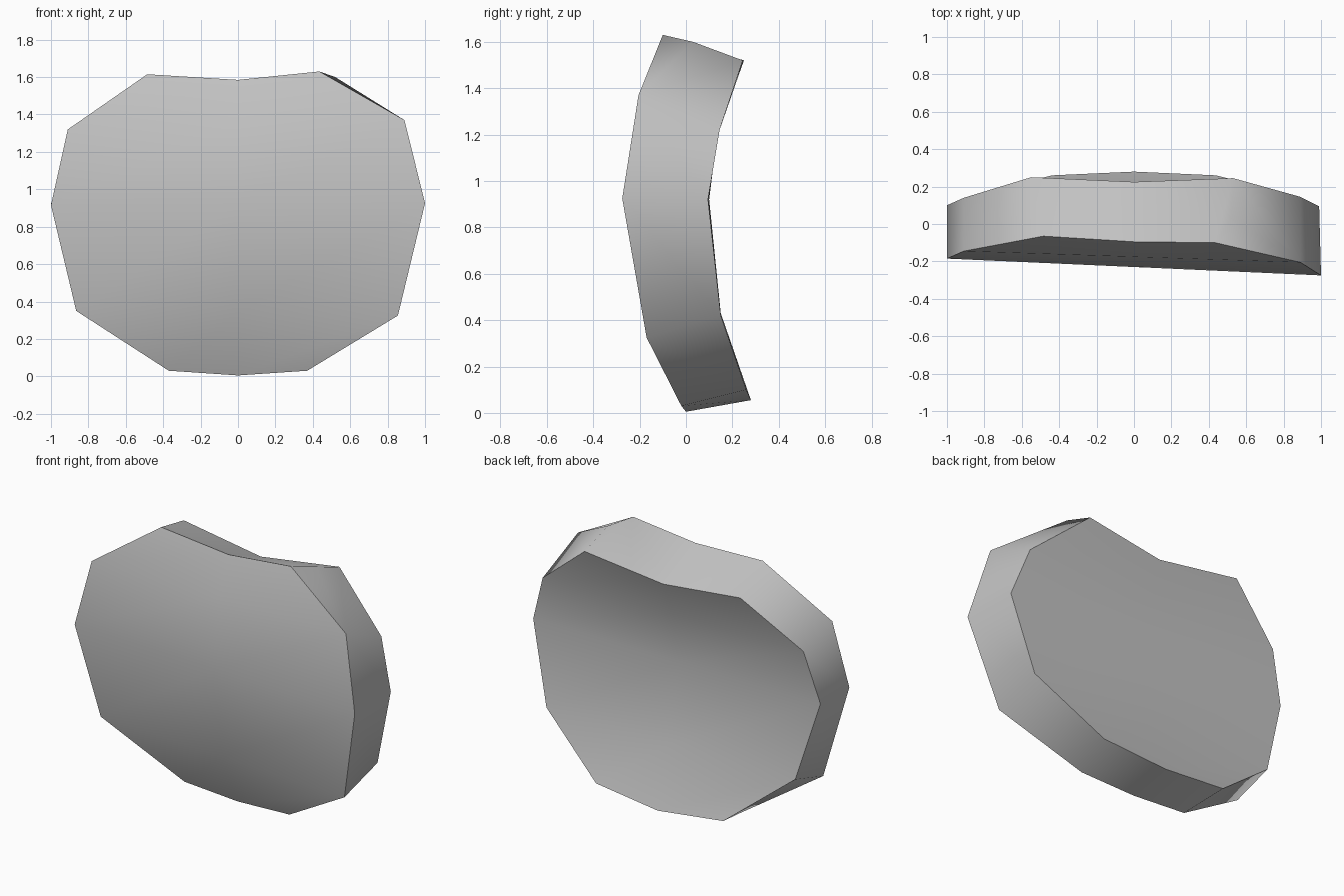
import bpy
import bmesh
from mathutils import Vector

cube = bpy.data.objects.get("Cube")
if cube:
    bpy.data.objects.remove(cube)

# Flat grey finish
grey = bpy.data.materials.new("mid_grey")
grey.use_nodes = True
colour = (0.55, 0.55, 0.55, 1)
grey.diffuse_color = colour
grey.node_tree.nodes["Principled BSDF"].inputs["Base Color"].default_value = colour

# Rows from bottom to top: left end, optional centre, right end
FRONT_ROWS = [
    [(-0.37, 0.0, 0.03), (0, 0.0, 0.005), (0.37, -0.02, 0.03)],
    [(-0.865, -0.12, 0.35), (0.855, -0.17, 0.325)],
    [(-1, -0.185, 0.915), (1, -0.275, 0.925)],
    [(-0.91, -0.145, 1.32), (0.89, -0.205, 1.37)],
    [(-0.485, -0.065, 1.615), (0, -0.095, 1.585), (0.435, -0.1, 1.63)],
]
BACK_ROWS = [
    [(-0.44, 0.26, 0.1), (0, 0.28, 0.055), (0.44, 0.26, 0.1)],
    [(-0.86, 0.15, 0.43), (0.86, 0.15, 0.42)],
    [(-1, 0.1, 0.92), (0.99, 0.095, 0.92)],
    [(-0.91, 0.14, 1.24), (0.89, 0.145, 1.22)],
    [(-0.55, 0.25, 1.52), (0, 0.225, 1.45), (0.53, 0.245, 1.52)],
]

bm = bmesh.new()


def add_sheet(rows, flip):
    """Build one curved face of the slab as a grid of quads."""
    grid = []
    for row in rows:
        pts = [Vector(p) for p in row]
        if len(pts) == 2:
            pts.insert(1, (pts[0] + pts[1]) / 2)
        grid.append([bm.verts.new(p) for p in pts])
    for low, high in zip(grid, grid[1:]):
        for i in range(2):
            quad = [low[i], low[i + 1], high[i + 1], high[i]]
            bm.faces.new(quad[::-1] if flip else quad)
    return grid


def rim(grid):
    """Walk round the outer edge, counter-clockwise from the front."""
    right = [row[-1] for row in grid[1:-1]]
    left = [row[0] for row in grid[1:-1]]
    return grid[0] + right + grid[-1][::-1] + left[::-1]


# Convex front sheet, concave back sheet
front = add_sheet(FRONT_ROWS, False)
back = add_sheet(BACK_ROWS, True)

# Outer wall joining the two rims
front_rim, back_rim = rim(front), rim(back)
for i in range(len(front_rim)):
    j = (i + 1) % len(front_rim)
    bm.faces.new((front_rim[j], front_rim[i], back_rim[i], back_rim[j]))

# Slight bulge on the upper corner of the wall
corner = bm.edges.get((front[-1][-1], back[-1][-1]))
bulge = bmesh.utils.edge_split(corner, front[-1][-1], 0.4)[1]
bulge.co = (0.52, 0.03, 1.6)
bmesh.ops.connect_verts(bm, verts=[bulge, front[-2][-1]])
bmesh.ops.recalc_face_normals(bm, faces=bm.faces)

mesh = bpy.data.meshes.new("curved_slab")
bm.to_mesh(mesh)
bm.free()
mesh.materials.append(grey)
slab = bpy.data.objects.new("curved_slab", mesh)
bpy.context.collection.objects.link(slab)

# Smooth sheets and wall, with sharp rims
bpy.ops.object.select_all(action="DESELECT")
slab.select_set(True)
bpy.context.view_layer.objects.active = slab
bpy.ops.object.shade_smooth_by_angle(angle=0.9)
